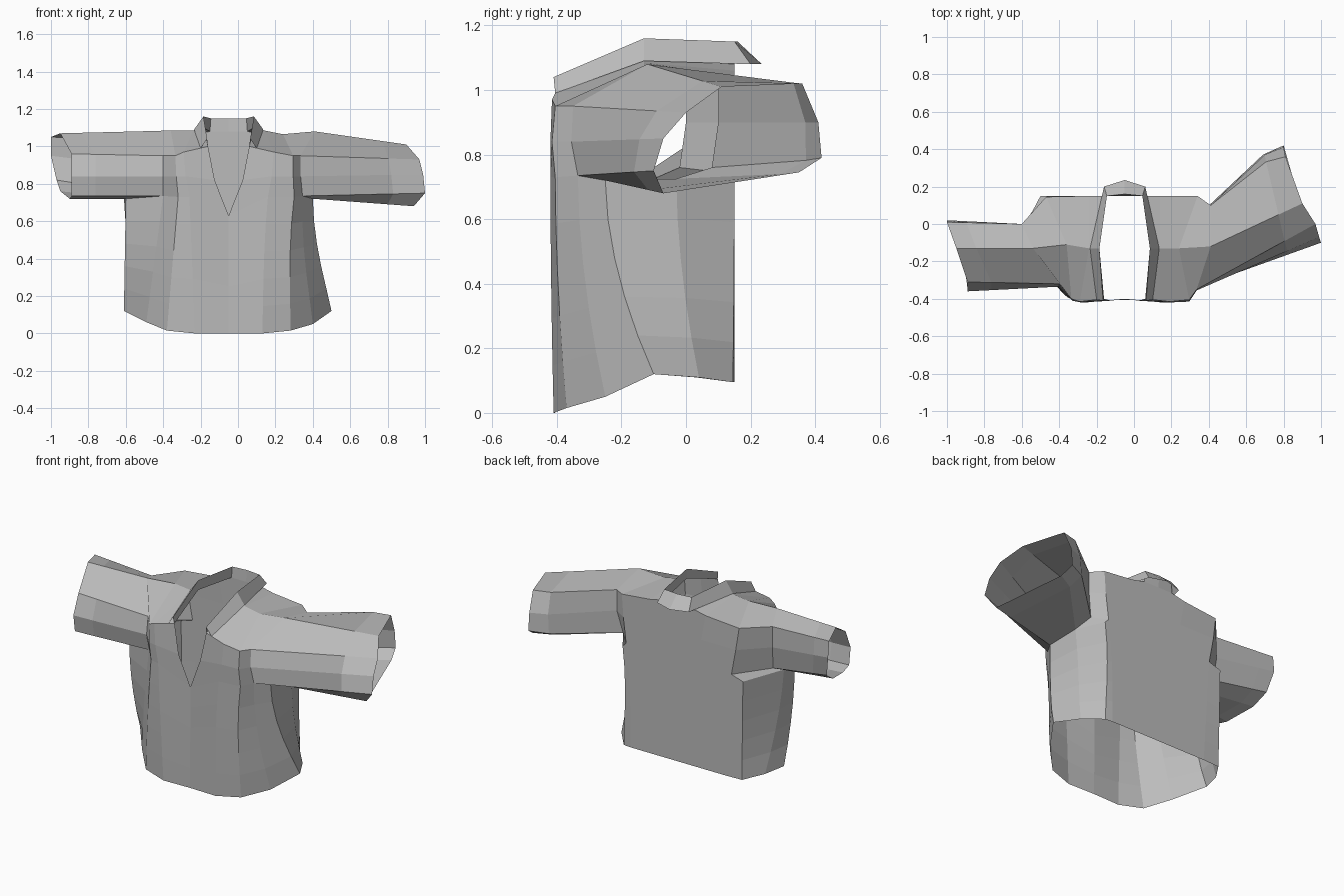
import bpy
import bmesh
from mathutils import Vector

default = bpy.data.objects.get("Cube")
if default:
    bpy.data.objects.remove(default, do_unlink=True)

cloth = bpy.data.materials.new("grey cloth")
cloth.use_nodes = True
grey = (0.5, 0.5, 0.5, 1)
cloth.diffuse_color = grey
cloth.node_tree.nodes["Principled BSDF"].inputs["Base Color"].default_value = grey

MIDDLE = -0.05      # centre line of the garment
BACK = 0.15         # flat back panel
ROWS = 5            # cloth rows between chest and hem


def flip(points):
    """Reflect points across the centre line of the garment."""
    return [(2 * MIDDLE - x, y, z) for x, y, z in points]


def add_face(bm, points):
    bm.faces.new([bm.verts.new(p) for p in points])


def add_grid(bm, rows, closed=False):
    """Join neighbouring rows of points with quads."""
    for low, high in zip(rows, rows[1:]):
        count = len(low)
        for i in range(count if closed else count - 1):
            j = (i + 1) % count
            add_face(bm, (low[i], low[j], high[j], high[i]))


def finish(name, bm):
    """Weld the seams and make a flat shaded object."""
    bmesh.ops.remove_doubles(bm, verts=bm.verts, dist=0.0005)
    bmesh.ops.recalc_face_normals(bm, faces=bm.faces)
    mesh = bpy.data.meshes.new(name)
    bm.to_mesh(mesh)
    bm.free()
    mesh.materials.append(cloth)
    part = bpy.data.objects.new(name, mesh)
    bpy.context.collection.objects.link(part)


def blend(start, end, t):
    return [Vector(a).lerp(Vector(b), t) for a, b in zip(start, end)]


# Armholes run up the front, over the shoulder, down the back and under the arm
left_armhole = [
    (.345, -.335, .735), (.335, -.355, .84), (.335, -.35, .95), (.41, -.12, 1.08),
    (.41, .1, 1.03), (.41, .1, .9), (.38, .08, .76), (.4, -.03, .725), (.4, -.25, .72)]
left_cuff = [
    (1, -.1, .75), (.99, -.07, .85), (.97, 0, .93), (.9, .11, 1.01),
    (.81, .36, 1.02), (.8, .41, .9), (.8, .42, .79), (.82, .35, .745), (.94, -.07, .68)]
right_armhole = [
    (-.4, -.31, .735), (-.4, -.335, .84), (-.4, -.32, .95), (-.54, -.13, 1.08),
    (-.6, 0, 1.03), (-.6, 0, .9), (-.59, -.02, .76), (-.61, -.1, .725), (-.6, -.22, .72)]
right_cuff = [
    (-.89, -.345, .735), (-.89, -.36, .84), (-.89, -.31, .96), (-.95, -.13, 1.07),
    (-1, .01, 1.05), (-1, .02, .95), (-.97, -.01, .82), (-.95, -.1, .76), (-.9, -.27, .72)]

# Sleeves, the left one bending back before its cuff
for name, hole, cuff, bend in (("left_sleeve", left_armhole, left_cuff, .04),
                               ("right_sleeve", right_armhole, right_cuff, 0)):
    elbow = blend(hole, cuff, .74)
    for i in (4, 5, 6, 7):
        elbow[i].y += bend
    bm = bmesh.new()
    add_grid(bm, [hole, elbow, cuff], closed=True)
    finish(name, bm)

# Chest, shoulder and back rows beside the neckline and centre back
yoke = [
    [(MIDDLE, -.4, .63), (.16, -.42, .73)],
    [(.025, -.41, .82), (.18, -.42, .84)],
    [(.06, -.4, 1), (.19, -.415, .97)],
    [(.085, -.13, 1.1), (.14, -.13, 1.085)],
    [(.05, BACK, 1.08), (.14, BACK, 1.06)],
    [(MIDDLE, BACK, .9), (.11, BACK, .9)],
    [(MIDDLE, BACK, .73), (.11, BACK, .73)]]

# Panel edges next to the armholes
left_edge = [
    (.3, -.405, .73), (.295, -.415, .84), (.295, -.405, .95), (.24, -.13, 1.065),
    (.34, BACK, 1.04), (.33, BACK, .9), (.31, BACK, .74)]
right_edge = [
    (-.32, -.405, .73), (-.33, -.41, .84), (-.335, -.4, .95), (-.36, -.11, 1.085),
    (-.47, .145, 1.04), (-.45, BACK, .9), (-.42, BACK, .74)]

# Hem: shared front and back points, with separate flanks
front_hem = [(MIDDLE, -.405, 0), (.13, -.41, 0), (.28, -.37, .015)]
back_hem = [(.28, BACK, .095), (.11, BACK, .095), (MIDDLE, BACK, .095)]
left_flank = [(.4, -.25, .05), (.5, -.1, .12), (.42, .04, .11), (.33, .145, .095)]
right_flank = [(-.49, -.25, .06), (-.61, -.1, .12), (-.57, .03, .11), (-.49, .145, .095)]

bm = bmesh.new()
sides = ((left_armhole, left_edge, left_flank, (.335, BACK, .715), list, .2),
         (right_armhole, right_edge, right_flank, (-.5, BACK, .715), flip, 0))
for hole, edge, flank, corner, side, pinch in sides:
    upper = [side(row) + [edge[i], hole[i]] for i, row in enumerate(yoke)]
    add_grid(bm, upper)
    # Ledge behind the armpit
    add_face(bm, (edge[-1], hole[6], hole[7], corner))
    # Body below the chest, narrowing at the waist and flaring at the hem
    chest = upper[0] + [hole[8], hole[7], corner] + upper[-1][-2::-1]
    hem = side(front_hem) + flank + side(back_hem)
    body = []
    for r in range(ROWS + 1):
        t = r / ROWS
        row = blend(chest, hem, t)
        for p, a, b in zip(row, chest, hem):
            p.y = a[1] + (b[1] - a[1]) * t ** 1.8
            p.x -= (p.x - MIDDLE) * pinch * t * (1 - t) ** 1.5
        body.append(row)
    add_grid(bm, body)
# Small back panel below the collar
add_face(bm, (yoke[4][0], flip(yoke[4])[0], yoke[5][0]))
finish("shirt_body", bm)

# Collar: neckline, folded top edge and hanging flap at each station
stations = [
    [(.06, -.4, 1), (.065, -.41, 1.04), (.1, -.405, .99)],
    [(.085, -.13, 1.1), (.085, -.13, 1.16), (.135, -.13, 1.09)],
    [(.05, BACK, 1.08), (.045, BACK, 1.15), (.06, .2, 1.08)]]
centre_back = [(MIDDLE, BACK, 1.08), (MIDDLE, .16, 1.15), (MIDDLE, .235, 1.08)]
bm = bmesh.new()
add_grid(bm, stations + [centre_back] + [flip(s) for s in reversed(stations)])
finish("collar", bm)
